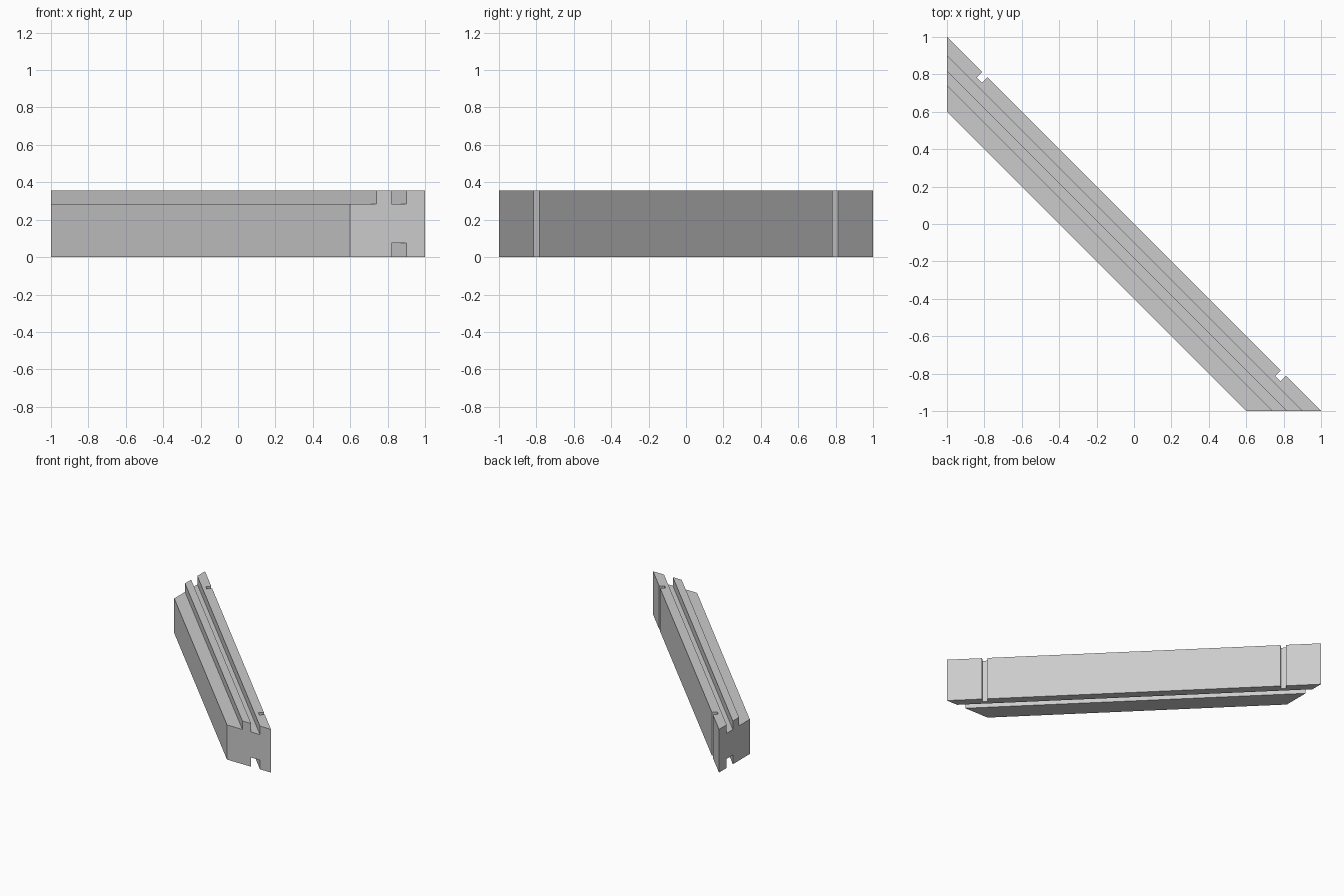
import bpy, bmesh

if "Cube" in bpy.data.objects:
    bpy.data.objects.remove(bpy.data.objects["Cube"])

H = 0.355      # full height
STEP = 0.285   # height of the lower ledge and top groove floor
SLOT = 0.075   # height of the underside groove

grey = bpy.data.materials.new("light grey")
grey.diffuse_color = (0.6, 0.6, 0.6, 1)
grey.use_nodes = True
grey.node_tree.nodes["Principled BSDF"].inputs["Base Color"].default_value = grey.diffuse_color


def mesh_object(name, ring_a, ring_b):
    """Closed prism between two matching rings of points."""
    bm = bmesh.new()
    a = [bm.verts.new(p) for p in ring_a]
    b = [bm.verts.new(p) for p in ring_b]
    bm.faces.new(a)
    bm.faces.new(b[::-1])
    for i in range(len(a)):
        j = (i + 1) % len(a)
        bm.faces.new((a[i], b[i], b[j], a[j]))
    bmesh.ops.recalc_face_normals(bm, faces=bm.faces)
    me = bpy.data.meshes.new(name)
    bm.to_mesh(me)
    bm.free()
    me.materials.append(grey)
    ob = bpy.data.objects.new(name, me)
    bpy.context.collection.objects.link(ob)
    return ob


# Diagonal grooved rail: section at the front end, swept to the mitred left end
section = [(0.6, 0), (0.82, 0), (0.82, SLOT), (0.9, SLOT), (0.9, 0), (1, 0),
           (1, H), (0.9, H), (0.9, STEP), (0.82, STEP), (0.82, H),
           (0.74, H), (0.74, STEP), (0.6, STEP)]
rail = mesh_object("grooved_rail",
                   [(x, -1, z) for x, z in section],
                   [(-1, x, z) for x, z in section])

# Vertical notches in the outer face, mirrored about the rail's middle
notch = [(-0.812, 0.812), (-0.841, 0.783), (-0.813, 0.755), (-0.784, 0.784)]
overshoot = 0.03
notch[0] = (notch[0][0] + overshoot, notch[0][1] + overshoot)
notch[3] = (notch[3][0] + overshoot, notch[3][1] + overshoot)
for name, pts in (("back_notch_cutter", notch),
                  ("front_notch_cutter", [(y, x) for x, y in notch])):
    cutter = mesh_object(name,
                         [(x, y, -0.1) for x, y in pts],
                         [(x, y, H + 0.1) for x, y in pts])
    cutter.hide_render = True
    cutter.hide_viewport = True
    cutter.display_type = 'WIRE'
    mod = rail.modifiers.new(name, 'BOOLEAN')
    mod.operation = 'DIFFERENCE'
    mod.solver = 'EXACT'
    mod.object = cutter
